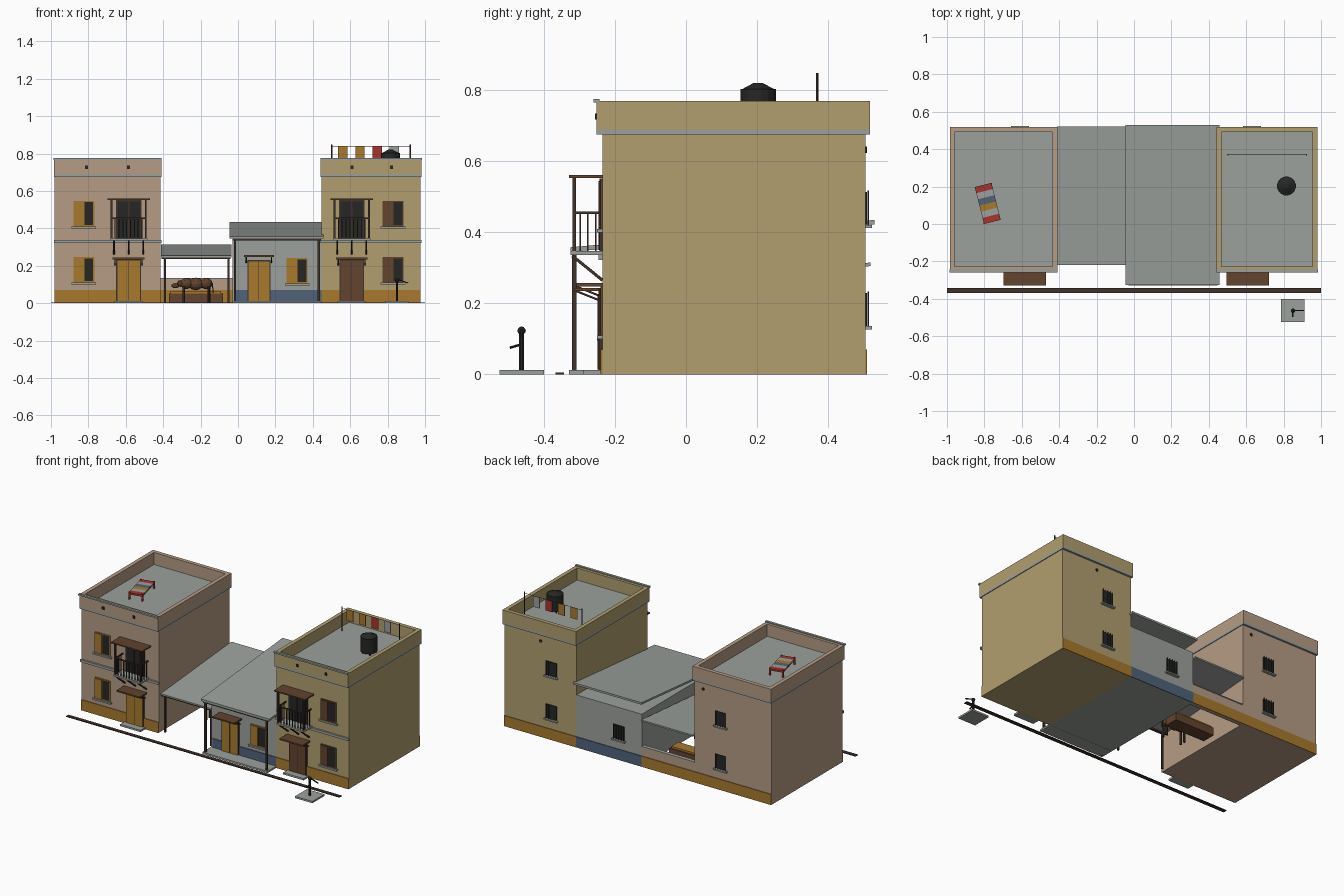
import bpy, bmesh, math
from mathutils import Vector, Matrix

if "Cube" in bpy.data.objects:
    bpy.data.objects.remove(bpy.data.objects["Cube"])


def lin(c):
    return tuple((v / 255 / 12.92 if v < 11 else ((v / 255 + 0.055) / 1.055) ** 2.4) for v in c) + (1,)


MATS = {}
for mat_name, rgb in {
    "pink_plaster": (182, 156, 134), "tan_plaster": (178, 159, 112), "grey_concrete": (156, 161, 156),
    "ochre": (168, 122, 46), "black_iron": (38, 38, 37), "dark_timber": (62, 50, 42),
    "brown_timber": (98, 67, 46), "red_cloth": (168, 52, 46), "blue_paint": (80, 98, 122),
}.items():
    m = bpy.data.materials.new(mat_name)
    m.diffuse_color = lin(rgb)
    m.use_nodes = True
    m.node_tree.nodes["Principled BSDF"].inputs["Base Color"].default_value = m.diffuse_color
    MATS[mat_name] = m
PINK, TAN, GREY, OCHRE, BLACK, DARK, BROWN, RED, BLUE = MATS.values()


def finish(name, bm, mat):
    me = bpy.data.meshes.new(name)
    bm.to_mesh(me)
    bm.free()
    me.materials.append(mat)
    ob = bpy.data.objects.new(name, me)
    bpy.context.collection.objects.link(ob)
    return ob


def box(name, x0, x1, y0, y1, z0, z1, mat, rise=0.0):
    """Box between limits; rise lifts the back edge to make a lean-to slab."""
    bm = bmesh.new()
    bmesh.ops.create_cube(bm, size=1)
    for v in bm.verts:
        t = v.co.y + 0.5
        v.co = (x0 + (x1 - x0) * (v.co.x + 0.5), y0 + (y1 - y0) * t,
                z0 + (z1 - z0) * (v.co.z + 0.5) + rise * t)
    return finish(name, bm, mat)


def bar(name, a, b, r, mat, sides=4, r2=None):
    """Straight rod from a to b."""
    a, b = Vector(a), Vector(b)
    bm = bmesh.new()
    q = (b - a).to_track_quat('Z', 'Y').to_matrix().to_4x4()
    spin = Matrix.Rotation(math.pi / sides, 4, 'Z')
    bmesh.ops.create_cone(bm, cap_ends=True, segments=sides, radius1=r, radius2=r if r2 is None else r2,
                          depth=(b - a).length, matrix=Matrix.Translation((a + b) / 2) @ q @ spin)
    return finish(name, bm, mat)


def blob(name, c, size, mat):
    bm = bmesh.new()
    bmesh.ops.create_icosphere(bm, subdivisions=2, radius=1,
                               matrix=Matrix.Translation(c) @ Matrix.Diagonal((*size, 1)))
    return finish(name, bm, mat)


F, B = -0.235, 0.505      # front and back wall planes


def front_window(x, z, mat):
    box("window_frame", x, x + 0.112, F - 0.006, F, z, z + 0.137, mat)
    box("window_opening", x + 0.058, x + 0.106, F - 0.008, F, z + 0.008, z + 0.13, BLACK)
    box("window_shutter", x + 0.003, x + 0.055, F - 0.012, F, z + 0.004, z + 0.133, mat)
    box("window_sill", x - 0.01, x + 0.122, F - 0.016, F, z - 0.01, z, GREY)


def back_window(x, z):
    box("back_window", x - 0.038, x + 0.038, B, B + 0.004, z - 0.046, z + 0.046, BLACK)
    for i in range(5):
        bx = x - 0.036 + 0.018 * i
        bar("window_bar", (bx, B + 0.008, z - 0.05), (bx, B + 0.008, z + 0.05), 0.0025, BLACK)
    box("back_sill", x - 0.048, x + 0.048, B, B + 0.018, z - 0.056, z - 0.047, GREY)


def door(x0, x1, top, mat, canopy_z):
    xm = (x0 + x1) / 2
    box("door_frame", x0 - 0.006, x1 + 0.006, F - 0.008, F, 0.01, top + 0.006, DARK)
    box("door", x0, x1, F - 0.012, F, 0.012, top, mat)
    box("door_gap", xm - 0.0015, xm + 0.0015, F - 0.014, F, 0.014, top - 0.002, DARK)
    # canopy with braces
    box("door_canopy", x0 - 0.025, x1 + 0.025, F - 0.08, F, canopy_z, canopy_z + 0.009, BROWN)
    for x in (x0 - 0.012, x1 + 0.012):
        bar("canopy_brace", (x, F - 0.075, canopy_z), (x, F, canopy_z - 0.03), 0.004, DARK)


def balcony(xc):
    y0 = F - 0.085
    # balcony door leaves
    box("balcony_door_frame", xc - 0.068, xc + 0.068, F - 0.008, F, 0.345, 0.552, DARK)
    for s in (-1, 1):
        box("balcony_door", xc + s * 0.032 - 0.028, xc + s * 0.032 + 0.028, F - 0.011, F, 0.35, 0.545, BLACK)
    box("balcony_floor", xc - 0.1, xc + 0.1, y0 - 0.005, F, 0.336, 0.347, GREY)
    box("balcony_roof", xc - 0.114, xc + 0.114, y0 - 0.01, F, 0.553, 0.561, BROWN)
    # railing on three sides
    for s in (-1, 1):
        x = xc + s * 0.092
        bar("balcony_post", (x, y0 + 0.005, 0.345), (x, y0 + 0.005, 0.555), 0.007, DARK)
        bar("side_rail", (x, y0, 0.455), (x, F, 0.455), 0.005, DARK)
        for i in range(1, 4):
            bar("side_baluster", (x, y0 + 0.022 * i, 0.345), (x, y0 + 0.022 * i, 0.455), 0.003, DARK)
    bar("front_rail", (xc - 0.095, y0 + 0.005, 0.455), (xc + 0.095, y0 + 0.005, 0.455), 0.005, DARK)
    for i in range(1, 9):
        x = xc - 0.092 + 0.184 * i / 9
        bar("baluster", (x, y0 + 0.005, 0.345), (x, y0 + 0.005, 0.455), 0.0035, DARK)
    # brackets underneath
    for dx in (-0.078, 0, 0.078):
        bar("balcony_bracket", (xc + dx, y0, 0.334), (xc + dx, F, 0.265), 0.006, DARK)


def tower(x0, x1, wall, door_x, win_x, trim, door_mat, vents, back_x, back_vent):
    a, b, f, k = x0 - 0.005, x1 + 0.005, F - 0.017, B + 0.013
    box("tower_wall", x0, x1, F, B, 0, 0.68, wall)
    box("roof_slab", a, b, f, k, 0.676, 0.69, GREY)
    t = 0.026
    box("parapet_front", a, b, f, f + t, 0.69, 0.77, wall)
    box("parapet_back", a, b, k - t, k, 0.69, 0.77, wall)
    box("parapet_left", a, a + t, f + t, k - t, 0.69, 0.77, wall)
    box("parapet_right", b - t, b, f + t, k - t, 0.69, 0.77, wall)
    box("parapet_cap", a - 0.002, b + 0.002, f - 0.008, f + 0.008, 0.766, 0.776, GREY)
    box("string_course", a, b, F - 0.012, F, 0.322, 0.338, GREY)
    box("front_dado", x0, x1, F - 0.005, F, 0, 0.07, OCHRE)
    box("back_dado", x0, x1, B, B + 0.005, 0, 0.07, OCHRE)
    for x in vents:
        box("roof_drain", x - 0.008, x + 0.008, f - 0.004, f, 0.717, 0.735, BLACK)
    bar("back_vent", (back_vent, B, 0.632), (back_vent, B + 0.004, 0.632), 0.01, BLACK, 8)
    for z in (0.11, 0.41):
        front_window(win_x, z, trim)
    for z in (0.183, 0.468):
        back_window(back_x, z)
    door(door_x - 0.06, door_x + 0.06, 0.228, door_mat, 0.235)
    box("door_step", door_x - 0.075, door_x + 0.075, F - 0.055, F, 0, 0.012, GREY)
    balcony(door_x)


tower(-0.98, -0.415, PINK, -0.585, -0.88, OCHRE, OCHRE, (-0.81, -0.585), -0.61, -0.48)
tower(0.447, 0.976, TAN, 0.608, 0.773, BROWN, BROWN, (0.61, 0.82), 0.63, 0.71)

# low house with lean-to roof and porch
box("house_wall", -0.03, 0.447, F, B, 0, 0.345, GREY)
box("house_front_dado", -0.02, 0.447, F - 0.005, F, 0, 0.07, BLUE)
box("house_back_dado", -0.03, 0.447, B, B + 0.005, 0, 0.07, BLUE)
box("house_roof", -0.045, 0.457, -0.325, 0.53, 0.345, 0.358, GREY, rise=0.077)
box("porch_floor", -0.03, 0.447, -0.33, F, 0, 0.012, GREY)
for x in (-0.016, 0.431):
    bar("porch_post", (x, -0.315, 0), (x, -0.315, 0.348), 0.009, DARK)
box("porch_beam", -0.03, 0.445, -0.322, -0.308, 0.336, 0.346, DARK)
door(0.056, 0.168, 0.224, OCHRE, 0.248)
front_window(0.26, 0.105, OCHRE)
back_window(0.135, 0.182)

# open shed
box("shed_roof", -0.412, -0.036, -0.22, 0.52, 0.244, 0.254, GREY, rise=0.061)
for x in (-0.39, -0.05):
    bar("shed_post", (x, -0.205, 0), (x, -0.205, 0.243), 0.008, DARK)
box("shed_beam", -0.41, -0.04, -0.212, -0.198, 0.236, 0.246, DARK)
box("shed_back_wall", -0.415, -0.03, B - 0.02, B, 0, 0.128, PINK)
box("shed_wall_cap", -0.415, -0.03, B - 0.023, B + 0.003, 0.128, 0.134, GREY)
box("shed_back_dado", -0.415, -0.03, B, B + 0.005, 0, 0.07, OCHRE)
box("shed_inner_dado", -0.415, -0.03, B - 0.025, B - 0.02, 0, 0.07, OCHRE)

# feeding trough with hay
box("trough", -0.37, -0.08, 0.2, 0.29, 0, 0.052, BROWN)
box("hay", -0.36, -0.09, 0.208, 0.282, 0.052, 0.064, OCHRE)

# pack animal
for x, z, sx, sz in ((-0.275, 0.105, 0.036, 0.03), (-0.225, 0.103, 0.042, 0.034), (-0.17, 0.105, 0.034, 0.031)):
    blob("animal_body", (x, 0.1, z), (sx, 0.032, sz), BROWN)
blob("animal_neck", (-0.307, 0.1, 0.105), (0.02, 0.016, 0.018), BROWN)
blob("animal_head", (-0.335, 0.1, 0.094), (0.022, 0.013, 0.014), BROWN)
for y in (0.083, 0.117):
    bar("animal_ear", (-0.32, y, 0.1), (-0.317, y, 0.122), 0.005, BROWN, 4, 0.001)
    for x in (-0.29, -0.155):
        bar("animal_leg", (x, y, 0), (x, y, 0.09), 0.007, DARK, 6)
bar("animal_tail", (-0.138, 0.1, 0.11), (-0.132, 0.1, 0.055), 0.004, DARK)

# striped rooftop cot
cot = [box("cot_leg", x - 0.005, x + 0.005, y - 0.005, y + 0.005, 0.69, 0.738, RED)
       for x in (-0.042, 0.042) for y in (-0.096, 0.096)]
for i, mat in enumerate((RED, GREY, OCHRE, BLUE, GREY, RED)):
    y = -0.102 + 0.034 * i
    cot.append(box("cot_stripe", -0.046, 0.046, y, y + 0.034, 0.722, 0.734, mat))
for ob in cot:
    ob.location = (-0.782, 0.11, 0)
    ob.rotation_euler.z = math.radians(14)

# water tank
tx, ty = 0.815, 0.203
bar("tank_body", (tx, ty, 0.705), (tx, ty, 0.803), 0.051, BLACK, 16)
bar("tank_lid", (tx, ty, 0.803), (tx, ty, 0.821), 0.046, BLACK, 16, 0.012)
for i in range(4):
    an = math.pi / 4 + i * math.pi / 2
    px, py = tx + 0.036 * math.cos(an), ty + 0.036 * math.sin(an)
    bar("tank_leg", (px, py, 0.688), (px, py, 0.71), 0.006, BLACK)

# washing line
for x in (0.502, 0.922):
    bar("line_pole", (x, 0.37, 0.69), (x, 0.37, 0.848), 0.004, DARK, 6)
bar("washing_line", (0.502, 0.37, 0.84), (0.922, 0.37, 0.84), 0.0012, DARK)
for x, mat in ((0.56, OCHRE), (0.652, OCHRE), (0.744, RED), (0.835, GREY)):
    box("hanging_cloth", x - 0.025, x + 0.025, 0.368, 0.372, 0.768, 0.84, mat)

# street kerb and water pump
box("kerb", -1, 1, -0.368, -0.343, 0, 0.005, DARK)
box("pump_pad", 0.785, 0.912, -0.525, -0.4, 0, 0.012, GREY)
bar("pump_column", (0.85, -0.463, 0.01), (0.85, -0.463, 0.115), 0.007, BLACK, 8)
blob("pump_head", (0.85, -0.463, 0.123), (0.012, 0.012, 0.012), BLACK)
bar("pump_handle", (0.845, -0.463, 0.13), (0.91, -0.463, 0.108), 0.004, BLACK)
bar("pump_spout", (0.85, -0.463, 0.085), (0.85, -0.496, 0.075), 0.004, BLACK, 6)
